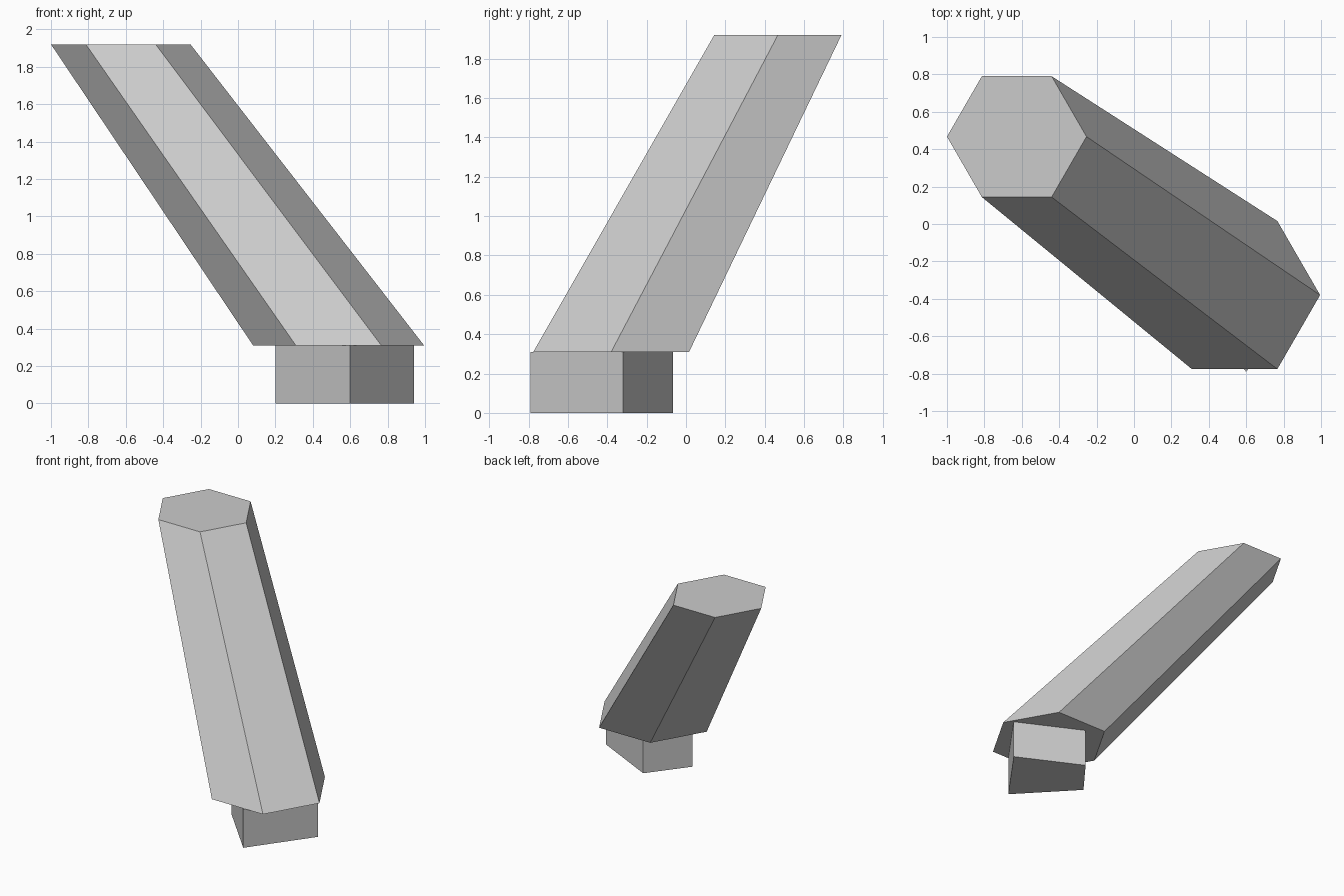
import bpy, math

cube = bpy.data.objects.get("Cube")
if cube:
    bpy.data.objects.remove(cube, do_unlink=True)

grey = bpy.data.materials.new("light_grey")
grey.use_nodes = True
colour = (0.6, 0.6, 0.6, 1)
grey.diffuse_color = colour
grey.node_tree.nodes["Principled BSDF"].inputs["Base Color"].default_value = colour


def hexagon(x, y, radius):
    return [(x + radius * math.cos(math.radians(60 * i)),
             y + radius * math.sin(math.radians(60 * i))) for i in range(6)]


def loft(name, lower, upper, z0, z1):
    """Closed prism between two outlines listed anticlockwise."""
    n = len(lower)
    verts = [(x, y, z0) for x, y in lower] + [(x, y, z1) for x, y in upper]
    faces = [tuple(reversed(range(n))), tuple(range(n, 2 * n))]
    faces += [(i, (i + 1) % n, n + (i + 1) % n, n + i) for i in range(n)]
    mesh = bpy.data.meshes.new(name)
    mesh.from_pydata(verts, [], faces)
    mesh.materials.append(grey)
    obj = bpy.data.objects.new(name, mesh)
    bpy.context.collection.objects.link(obj)
    return obj


# Irregular four-sided foot
foot = [(0.6, -0.79), (0.94, -0.32), (0.43, -0.067), (0.2, -0.367)]
loft("foot_block", foot, foot, 0, 0.31)

# Leaning, tapering six-sided column
loft("leaning_column", hexagon(0.538, -0.38, 0.457),
     hexagon(-0.627, 0.467, 0.373), 0.31, 1.92)
